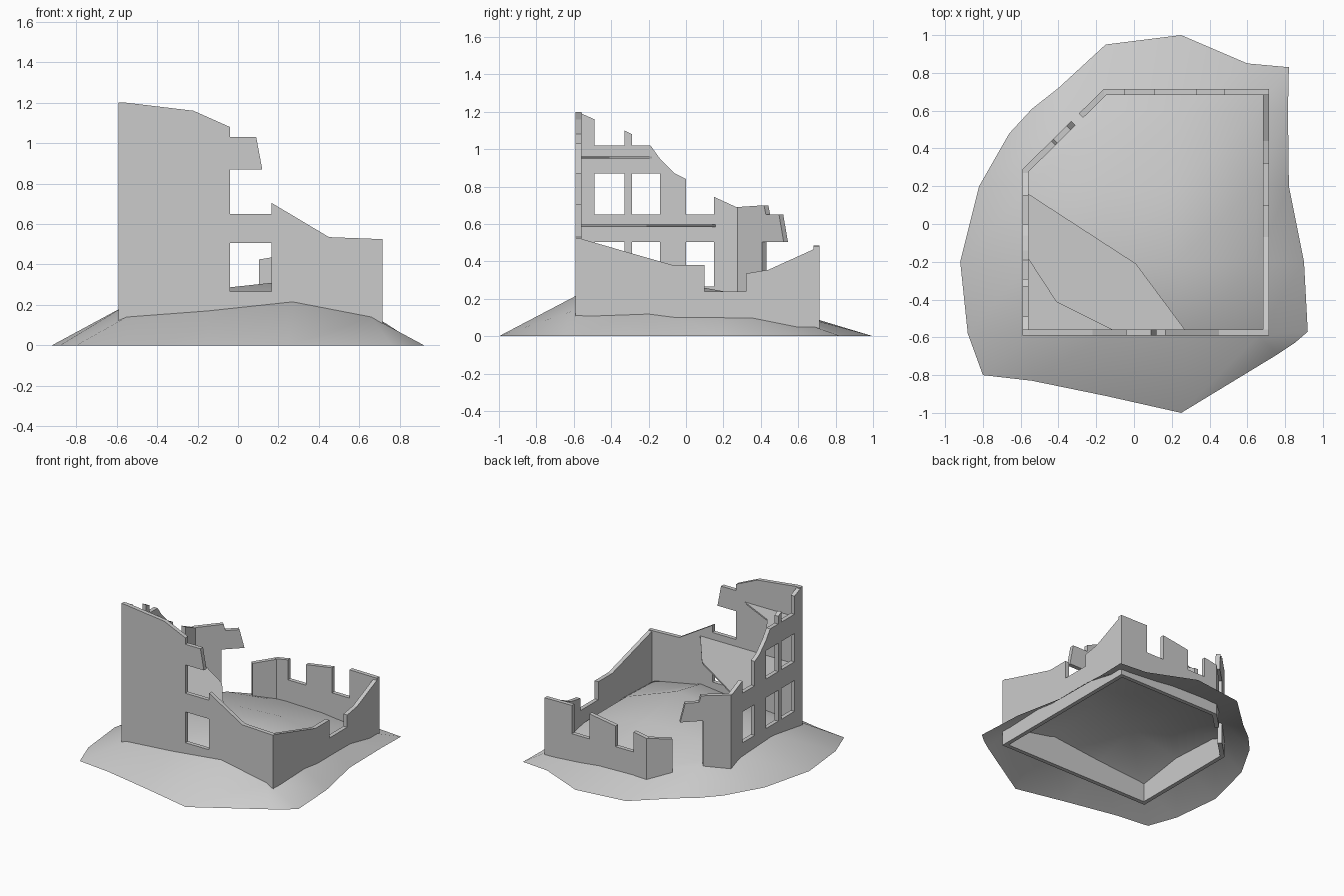
import bpy, bmesh
from mathutils import Vector

if "Cube" in bpy.data.objects:
    bpy.data.objects.remove(bpy.data.objects["Cube"])

T = 0.032  # wall thickness


def finish(name, bm):
    bmesh.ops.recalc_face_normals(bm, faces=bm.faces)
    me = bpy.data.meshes.new(name)
    bm.to_mesh(me)
    bm.free()
    ob = bpy.data.objects.new(name, me)
    bpy.context.collection.objects.link(ob)
    return ob


def plate(name, loops, place, depth):
    """Fill 2D loops (outlines and holes), then extrude by depth."""
    bm = bmesh.new()
    for loop in loops:
        vs = [bm.verts.new(place(a, b)) for a, b in loop]
        for i, v in enumerate(vs):
            bm.edges.new((v, vs[i - 1]))
    bmesh.ops.triangle_fill(bm, edges=bm.edges[:], use_beauty=True)
    ext = bmesh.ops.extrude_face_region(bm, geom=bm.faces[:], use_keep_orig=True)
    moved = [g for g in ext["geom"] if isinstance(g, bmesh.types.BMVert)]
    bmesh.ops.translate(bm, verts=moved, vec=depth)
    return finish(name, bm)


def rect(a0, a1, b0, b1):
    return [(a0, b0), (a1, b0), (a1, b1), (a0, b1)]


SILL, HEAD = 0.265, 0.505

# Front wall: (x, z)
front = [(-.59, 0), (-.59, 1.2), (-.555, 1.2), (-.22, 1.16), (-.04, 1.08), (-.04, 1.03),
         (.09, 1.03), (.12, .87), (-.04, .87), (-.04, .65), (.165, .65), (.165, .705),
         (.45, .535), (.715, .525), (.715, 0)]
plate("front_wall", [front, rect(-.04, .165, SILL, HEAD)],
      lambda x, z: (x, -.59, z), (0, T, 0))

# Left wall: (y, z)
left = [(-.558, 0), (-.558, 1.19), (-.49, 1.16), (-.49, 1.02), (-.33, 1.02), (-.33, 1.1),
        (-.29, 1.08), (-.29, 1.02), (-.19, 1.02), (-.14, .95), (-.06, .87), (0, .84),
        (0, .65), (.15, .65), (.15, .745), (.27, .69), (.29, .69), (.29, 0)]
holes = [rect(a, b, lo, hi) for lo, hi in ((.65, .87), (SILL, HEAD))
         for a, b in ((-.49, -.33), (-.29, -.14))]
holes.append(rect(0, .15, SILL, HEAD))
plate("left_wall", [left] + holes, lambda y, z: (-.59, y, z), (T, 0, 0))

# Right wall: (y, z)
right = [(-.558, 0), (-.558, .52), (-.07, .38), (.1, .38), (.1, .24), (.32, .24),
         (.32, .335), (.44, .355), (.683, .465), (.683, 0)]
plate("right_wall", [right], lambda y, z: (.715, y, z), (-T, 0, 0))

# Back wall: (x, z)
back = [(-.16, 0), (-.16, .4), (-.05, .42), (-.05, SILL), (.105, SILL), (.105, .425),
        (.33, .46), (.33, SILL), (.48, SILL), (.48, .485), (.715, .482), (.715, 0)]
plate("back_wall", [back], lambda x, z: (x, .715, z), (0, -T, 0))

# Diagonal entrance wall with broken lintel: (y, z)
entrance = [(.29, 0), (.29, .69), (.44, .7), (.45, .65), (.52, .65), (.545, HEAD),
            (.43, HEAD), (.43, 0)]
stub = [(.585, 0), (.585, .38), (.715, .4), (.715, 0)]
inward = Vector((.425, -.43, 0)).normalized() * T
plate("entrance_wall", [entrance, stub],
      lambda y, z: (-.59 + (y - .29) * .43 / .425, y, z), inward)

# Broken floors
plate("lower_floor", [[(-.56, -.56), (.27, -.56), (.01, -.21), (-.56, .16)]],
      lambda x, y: (x, y, .584), (0, 0, .012))
plate("upper_floor", [[(-.56, -.56), (-.11, -.56), (-.41, -.41), (-.56, -.18)]],
      lambda x, y: (x, y, .95), (0, 0, .012))

# Ground mound: coarse grid of points, rim at z = 0
rows = [
    [(-.8, -.8), (-.54, -.83), (-.15, -.91), (.25, -1), (.76, -.69), (.85, -.63)],
    [(-.88, -.58), (-.55, -.59, .14), (-.15, -.59, .17), (.27, -.59, .215), (.66, -.59, .14), (.92, -.57)],
    [(-.92, -.2), (-.55, -.2, .2), (-.15, -.2, .275), (.22, -.2, .315), (.65, -.2, .16), (.9, -.2)],
    [(-.82, .2), (-.55, .2, .18), (-.15, .2, .22), (.22, .2, .24), (.65, .2, .16), (.82, .2)],
    [(-.66, .48), (-.42, .46, .16), (-.15, .6, .12), (.25, .6, .11), (.65, .6, .08), (.815, .6)],
    [(-.54, .61), (-.4, .72), (-.15, .95), (.25, 1), (.6, .85), (.82, .83)],
]
bm = bmesh.new()
grid = [[bm.verts.new((p[0], p[1], p[2] if len(p) > 2 else 0)) for p in r] for r in rows]
for j in range(5):
    for i in range(5):
        bm.faces.new((grid[j][i], grid[j][i + 1], grid[j + 1][i + 1], grid[j + 1][i]))
ground = finish("ground_mound", bm)
if ground.data.polygons[12].normal.z < 0:
    ground.data.flip_normals()
for p in ground.data.polygons:
    p.use_smooth = True
